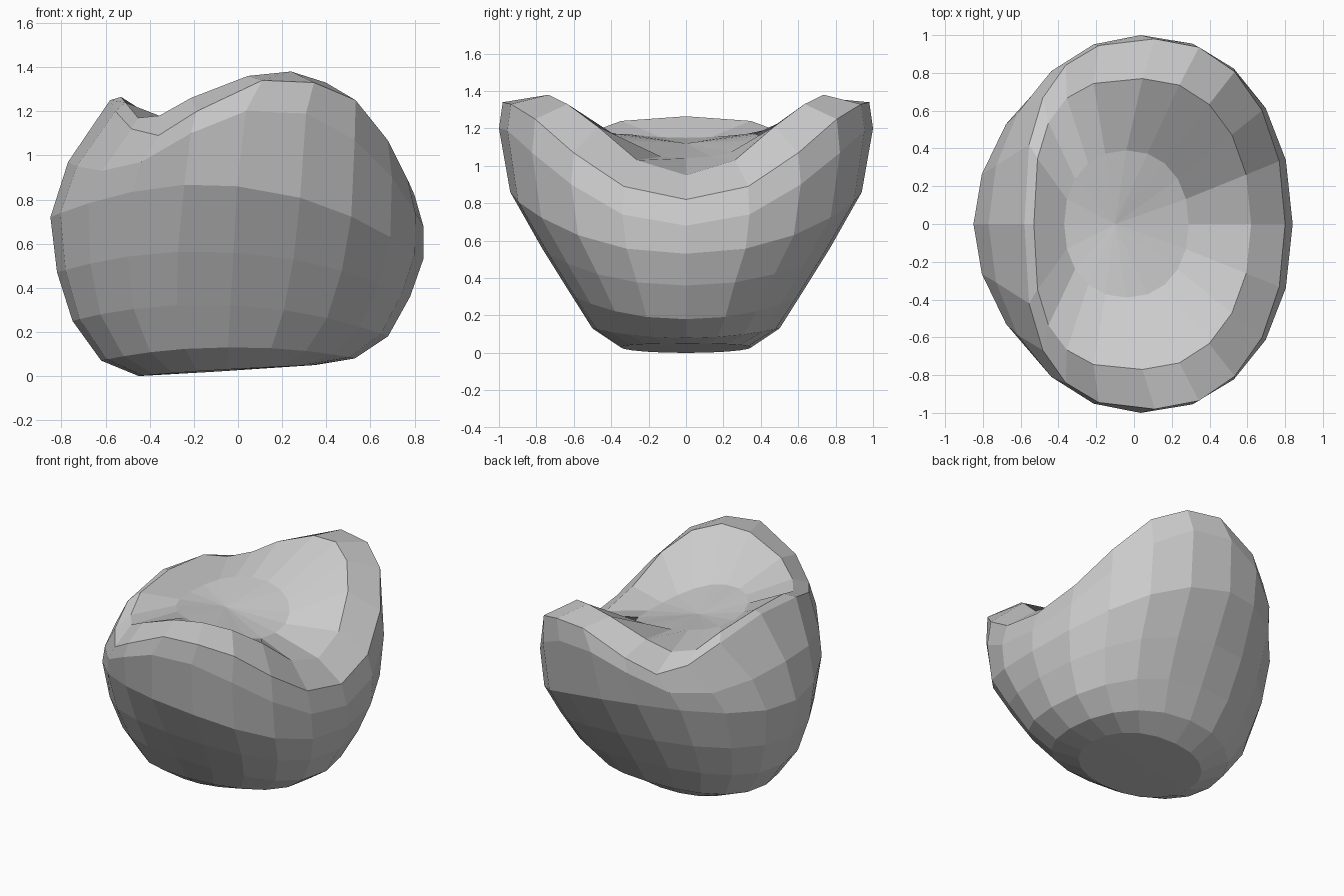
import bpy, bmesh, math

if "Cube" in bpy.data.objects:
    bpy.data.objects.remove(bpy.data.objects["Cube"])

N = 20  # sides of every ring


def power(v, e):
    return math.copysign(abs(v) ** e, v) if abs(v) > 1e-9 else 0.0


def heights(back, side, front):
    """Half-ring of heights running smoothly from front to side to back."""
    out = []
    for i in range(N // 2 + 1):
        c = math.cos(2 * math.pi * i / N)
        out.append(side + (front - back) / 2 * c + ((front + back) / 2 - side) * c * c)
    return out


# Each ring: back x, front x, half width in y, squareness of the back half
# (lower is boxier), heights from front (+x) round to back
rings = [
    (-0.45, 0.35, 0.35, 0.92, heights(0.0, 0.03, 0.05)),
    (-0.62, 0.53, 0.50, 0.92, heights(0.07, 0.13, 0.08)),
    (-0.75, 0.68, 0.62, 0.92, heights(0.25, 0.32, 0.18)),
    (-0.82, 0.78, 0.77, 0.98, heights(0.47, 0.56, 0.36)),
    (-0.85, 0.84, 0.94, 1.08, heights(0.72, 0.86, 0.53)),
    (-0.77, 0.84, 1.00, 1.00, [.68, .74, .90, 1.07, 1.19, 1.20, 1.10, .97, .93, .95, .97]),
    # outer seam of the rim
    (-0.58, 0.80, 0.98, 0.72, [.82, .89, 1.07, 1.25, 1.33, 1.34, 1.20, 1.09, 1.12, 1.20, 1.25]),
    # crest of the rim
    (-0.53, 0.62, 0.77, 0.68, [.95, 1.03, 1.21, 1.33, 1.38, 1.36, 1.26, 1.18, 1.17, 1.24, 1.265]),
    # dish of the seat
    (-0.37, 0.29, 0.39, 0.92, heights(1.15, 1.16, 1.04)),
]

bm = bmesh.new()
loops = []
for xb, xf, yw, square, zs in rings:
    loop = []
    for i in range(N):
        a = 2 * math.pi * i / N
        e = square if math.cos(a) < -1e-6 else 0.92
        x = (xb + xf) / 2 + (xf - xb) / 2 * power(math.cos(a), e)
        y = yw * power(math.sin(a), e)
        loop.append(bm.verts.new((x, y, zs[min(i, N - i)])))
    loops.append(loop)

# Body walls, rim and seat
for lo, hi in zip(loops, loops[1:]):
    for i in range(N):
        j = (i + 1) % N
        bm.faces.new((lo[i], lo[j], hi[j], hi[i]))

# Fans closing the seat and the underside
seat_mid = bm.verts.new((-0.1, 0, 1.12))
base_mid = bm.verts.new((-0.1, 0, 0.02))
for i in range(N):
    j = (i + 1) % N
    bm.faces.new((loops[-1][i], loops[-1][j], seat_mid))
    bm.faces.new((loops[0][j], loops[0][i], base_mid))

bmesh.ops.recalc_face_normals(bm, faces=bm.faces)
mesh = bpy.data.meshes.new("beanbag_seat")
bm.to_mesh(mesh)
bm.free()
bpy.context.collection.objects.link(bpy.data.objects.new("beanbag_seat", mesh))
